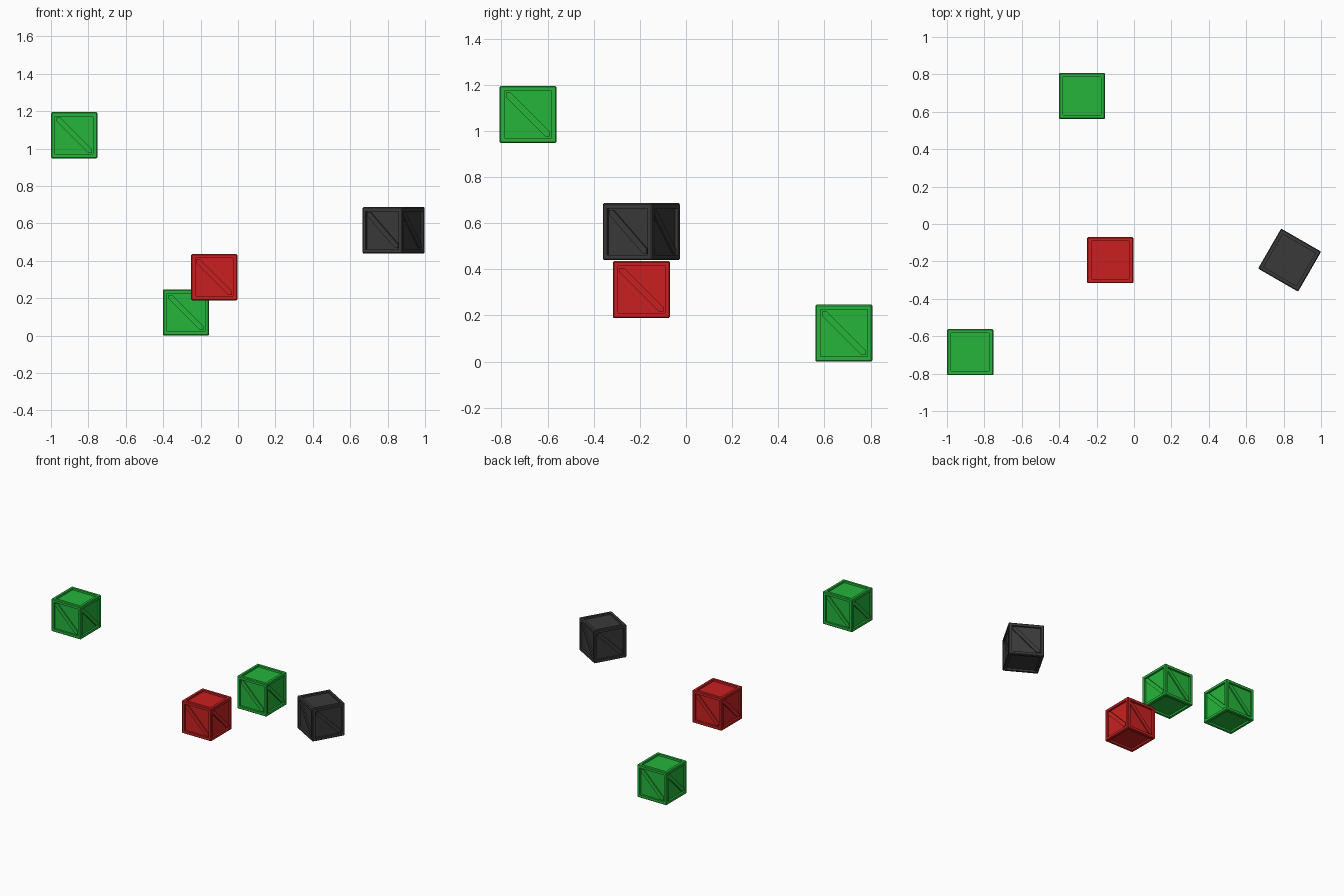
import bpy, bmesh, math
from mathutils import Matrix, Vector

if "Cube" in bpy.data.objects:
    bpy.data.objects.remove(bpy.data.objects["Cube"])

SIZE = 0.247      # crate edge length
HALF = SIZE / 2
CHAMFER = 0.005   # cut on the outer edges
RIM = 0.029       # width of the frame boards
DEPTH = 0.014     # how far the panels are set back
BRACE = 0.02      # brace corner cut along the opening edge
BRACE_TOP = 0.009 # brace height above the panel


def make_material(name, color):
    mat = bpy.data.materials.new(name)
    mat.use_nodes = True
    mat.diffuse_color = color
    mat.node_tree.nodes["Principled BSDF"].inputs["Base Color"].default_value = color
    return mat


def make_object(name, bm, mat, matrix):
    mesh = bpy.data.meshes.new(name)
    bmesh.ops.recalc_face_normals(bm, faces=bm.faces)
    bm.to_mesh(mesh)
    bm.free()
    mesh.materials.append(mat)
    obj = bpy.data.objects.new(name, mesh)
    obj.matrix_world = matrix
    bpy.context.collection.objects.link(obj)


def crate_box():
    # Chamfered cube with a recessed panel on all six sides
    bm = bmesh.new()
    bmesh.ops.create_cube(bm, size=SIZE)
    bmesh.ops.bevel(bm, geom=bm.edges[:], offset=CHAMFER, segments=1, affect='EDGES')
    sides = [f for f in bm.faces if max(abs(c) for c in f.normal) > 0.99]
    bmesh.ops.inset_individual(bm, faces=sides, thickness=RIM - CHAMFER)
    for f in sides:
        inward = f.normal * -DEPTH
        region = bmesh.ops.extrude_discrete_faces(bm, faces=[f])["faces"][0]
        bmesh.ops.translate(bm, vec=inward, verts=region.verts[:])
    return bm


def crate_braces():
    # One diagonal board on each of the four upright sides
    bm = bmesh.new()
    a = HALF - RIM
    b = a - BRACE
    outline = [(-a, a), (-b, a), (a, -b), (a, -a), (b, -a), (-a, b)]
    back = DEPTH - HALF
    for i in range(4):
        turn = Matrix.Rotation(i * math.pi / 2, 3, 'Z')
        face = bm.faces.new([bm.verts.new(turn @ Vector((x, back, z))) for x, z in outline])
        ext = bmesh.ops.extrude_face_region(bm, geom=[face], use_keep_orig=True)["geom"]
        moved = [v for v in ext if isinstance(v, bmesh.types.BMVert)]
        bmesh.ops.translate(bm, vec=turn @ Vector((0, -BRACE_TOP, 0)), verts=moved)
    return bm


green = make_material("green_paint", (0.018, 0.46, 0.043, 1))
red = make_material("red_paint", (0.59, 0.0145, 0.0145, 1))
black = make_material("charcoal_paint", (0.042, 0.042, 0.042, 1))

# name, material, centre, turn in degrees
crates = [
    ("high_green_crate", green, (-0.876, -0.685, 1.071), 0),
    ("low_green_crate", green, (-0.278, 0.684, HALF), 0),
    ("red_crate", red, (-0.127, -0.193, 0.312), 0),
    ("black_crate", black, (0.832, -0.193, 0.563), -30),
]
for name, mat, centre, turn in crates:
    matrix = Matrix.Translation(centre) @ Matrix.Rotation(math.radians(turn), 4, 'Z')
    make_object(name + "_frame", crate_box(), mat, matrix)
    make_object(name + "_braces", crate_braces(), mat, matrix)
